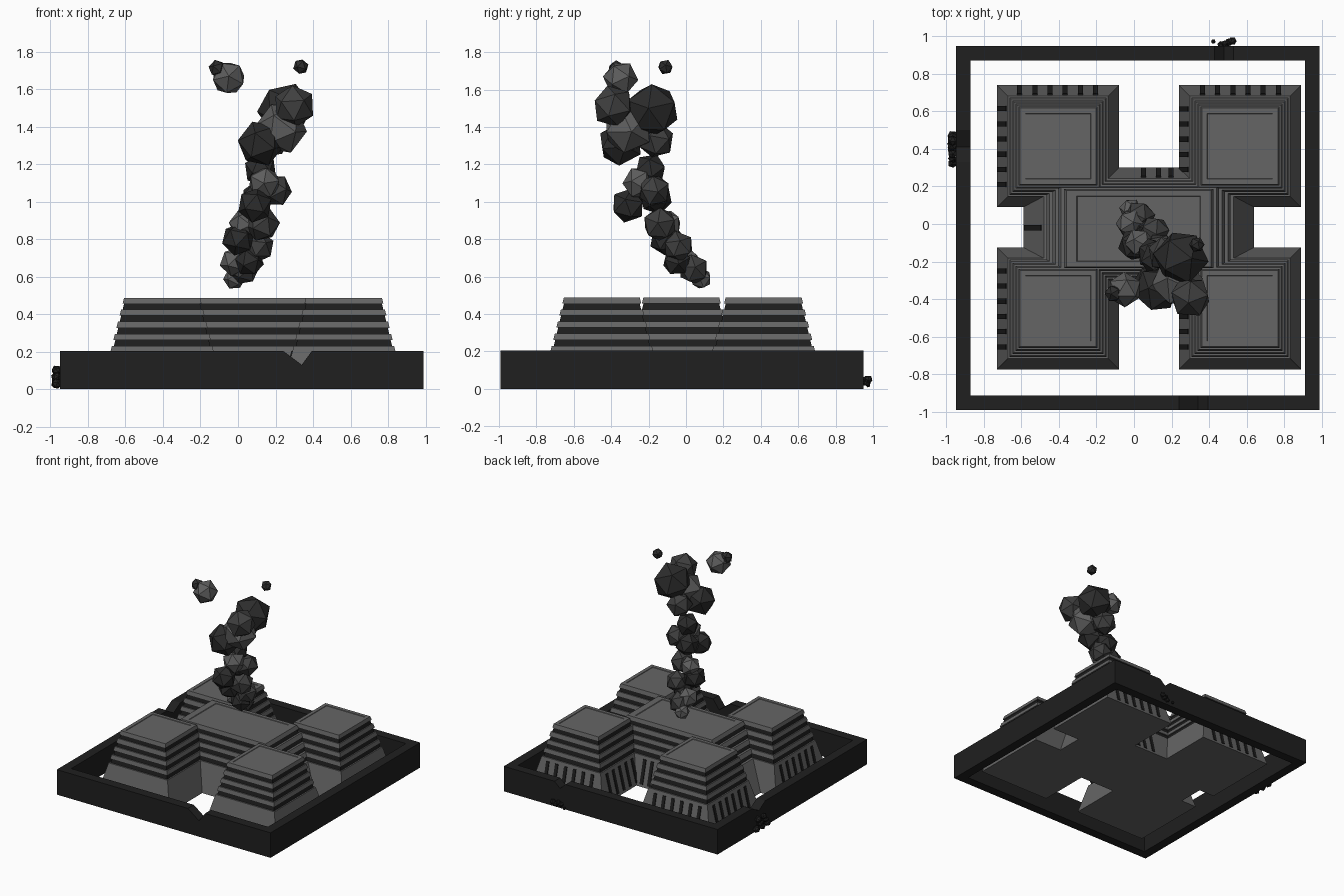
import bpy, bmesh, math, random
from mathutils import Vector, Euler

if "Cube" in bpy.data.objects:
    bpy.data.objects.remove(bpy.data.objects["Cube"])

random.seed(4)


def material(name, v):
    m = bpy.data.materials.new(name)
    m.diffuse_color = (v, v, v, 1)
    m.use_nodes = True
    m.node_tree.nodes["Principled BSDF"].inputs["Base Color"].default_value = m.diffuse_color
    return m


STONE = material("stone_grey", 0.13)
DARK = material("dark_band", 0.012)
WALL = material("wall_black", 0.014)
SMOKE = [material("smoke_%d" % i, v) for i, v in enumerate((0.025, 0.05, 0.11))]


def finish(bm, name, mats):
    bmesh.ops.recalc_face_normals(bm, faces=bm.faces)
    me = bpy.data.meshes.new(name)
    bm.to_mesh(me)
    bm.free()
    for m in mats:
        me.materials.append(m)
    ob = bpy.data.objects.new(name, me)
    bpy.context.collection.objects.link(ob)
    return ob


# Tapered towers with recessed dark window bands
H = 0.487


def taper(z):
    return 1 - 0.375 * z / H


def tower_rings():
    rings = [(0, 1, 0)]              # z, scale, material of the wall above
    for i in range(4):
        z0, z1 = 0.23 + 0.065 * i, 0.262 + 0.065 * i
        rings += [(z0, taper(z0), 0), (z0, taper(z0) * 0.96, 1),
                  (z1, taper(z1) * 0.96, 0), (z1, taper(z1), 0)]
    t = taper(H)
    rings += [(H, t, 0), (H, t * 0.86, 0), (H - 0.004, t * 0.85, 0)]
    return rings


def tower(name, cx, cy, hx, hy):
    bm = bmesh.new()
    loops, rings = [], tower_rings()
    for z, s, _ in rings:
        loops.append([bm.verts.new((cx + sx * hx * s, cy + sy * hy * s, z))
                      for sx, sy in ((-1, -1), (1, -1), (1, 1), (-1, 1))])
    for (a, b, r) in zip(loops, loops[1:], rings):
        for i in range(4):
            j = (i + 1) % 4
            bm.faces.new((a[i], a[j], b[j], b[i])).material_index = r[2]
    bm.faces.new(loops[0][::-1])
    bm.faces.new(loops[-1])
    return finish(bm, name, (STONE, DARK))


# Dark upright slots lying on the lower slopes (back or left side)
def slots(name, side, base, half, positions):
    bm = bmesh.new()
    for p in positions:
        v = []
        for z in (0.02, 0.205):
            out = half * taper(z)
            for d, t in ((-0.01, -1), (-0.01, 1), (0.006, 1), (0.006, -1)):
                o, a = out + d, p + t * 0.0135
                v.append(bm.verts.new((a, base + o, z) if side == "back"
                                      else (base - o, a, z)))
        for f in ((0, 1, 2, 3), (4, 5, 6, 7), (0, 1, 5, 4),
                  (1, 2, 6, 5), (2, 3, 7, 6), (3, 0, 4, 7)):
            bm.faces.new([v[i] for i in f])
    return finish(bm, name, (DARK,))


R = 0.325
XL, XR, YF, YB = -0.405, 0.565, -0.45, 0.415
for nm, cx, cy in (("front_left", XL, YF), ("front_right", XR, YF),
                   ("back_left", XL, YB), ("back_right", XR, YB)):
    tower(nm + "_tower", cx, cy, R, R)
tower("centre_block", 0.025, -0.025, 0.615, R)


def run(start, n):
    return [start + 0.081 * i for i in range(n)]


slots("back_left_back_slots", "back", YB, R, run(-0.61, 6))
slots("back_right_back_slots", "back", YB, R, run(0.365, 6))
slots("centre_back_slots", "back", -0.025, R, run(0.05, 3)[:2] + [0.198])
slots("back_left_side_slots", "left", XL, R, run(0.21, 6))
slots("front_left_side_slots", "left", XL, R, run(-0.655, 6))
slots("back_right_side_slots", "left", XR, R, run(0.29, 5))
slots("front_right_side_slots", "left", XR, R, run(-0.655, 5))
slots("centre_side_slot", "left", 0.025, 0.615, [-0.02])


# Perimeter walls: a notched outline extruded through the wall thickness
def wall(name, axis, a0, a1, t0, t1, notch=()):
    prof = [(a0, 0), (a1, 0), (a1, 0.205)] + list(notch)[::-1] + [(a0, 0.205)]
    bm = bmesh.new()
    ends = [[bm.verts.new((a, t, z) if axis == "x" else (t, a, z))
             for a, z in prof] for t in (t0, t1)]
    bm.faces.new(ends[0])
    bm.faces.new(ends[1][::-1])
    for i in range(len(prof)):
        j = (i + 1) % len(prof)
        bm.faces.new((ends[0][i], ends[0][j], ends[1][j], ends[1][i]))
    return finish(bm, name, (WALL,))


wall("front_wall", "x", -0.95, 0.99, -0.992, -0.915,
     [(0.24, 0.205), (0.34, 0.13), (0.395, 0.205)])
wall("back_wall", "x", -0.95, 0.99, 0.873, 0.948,
     [(0.43, 0.205), (0.48, 0.16), (0.53, 0.205)])
wall("left_wall", "y", -0.915, 0.873, -0.95, -0.873,
     [(0.33, 0.205), (0.41, 0.155), (0.5, 0.205)])
wall("right_wall", "y", -0.915, 0.873, 0.913, 0.99)


# Faceted lumps: smoke puffs and rubble
def lump(name, loc, r, mat, squash=(1, 1, 1)):
    bm = bmesh.new()
    bmesh.ops.create_icosphere(bm, subdivisions=1, radius=r)
    rot = Euler([random.uniform(0, math.tau) for _ in range(3)]).to_matrix()
    for v in bm.verts:
        p = rot @ v.co
        v.co = Vector([p[i] * squash[i] + loc[i] for i in range(3)])
    return finish(bm, name, (mat,))


# x, y, z, radius of each puff, from the bottom of the plume to the top
PUFFS = [
    (-0.02, 0.08, 0.59, 0.06), (0.03, 0.04, 0.64, 0.085), (-0.02, 0.0, 0.68, 0.08),
    (0.06, -0.05, 0.68, 0.08), (0.11, -0.04, 0.76, 0.085), (0.0, -0.11, 0.80, 0.09),
    (0.03, -0.10, 0.88, 0.08), (0.13, -0.14, 0.88, 0.095), (0.09, -0.31, 0.98, 0.095),
    (0.10, -0.16, 1.02, 0.09), (0.20, -0.17, 1.06, 0.09), (0.14, -0.25, 1.10, 0.09),
    (0.12, -0.19, 1.17, 0.09), (0.12, -0.35, 1.31, 0.125), (0.17, -0.16, 1.33, 0.10),
    (0.23, -0.31, 1.39, 0.14), (0.25, -0.18, 1.49, 0.15), (0.30, -0.39, 1.51, 0.115),
    (-0.05, -0.35, 1.66, 0.095), (-0.11, -0.37, 1.71, 0.048), (0.335, -0.11, 1.72, 0.042)]
TONE = [2, 1, 2, 0, 1, 0, 2, 1, 0, 0, 1, 2, 0, 0, 1, 2, 0, 1, 2, 0, 0]
for i, ((x, y, z, r), t) in enumerate(zip(PUFFS, TONE)):
    lump("smoke_puff_%02d" % i, (x, y, z), r, SMOKE[t])

# Rubble fallen outside the breached walls
for i in range(7):
    lump("left_rubble_%d" % i, (-0.968, 0.325 + 0.024 * i, 0.03 + 0.035 * (i % 3)),
         random.uniform(0.022, 0.031), WALL)
for i in range(4):
    lump("back_rubble_%d" % i, (0.465 + 0.02 * i, 0.955 + 0.007 * i, 0.035 + 0.015 * (i % 2)),
         random.uniform(0.02, 0.027), WALL)
lump("back_rubble_chip", (0.423, 0.973, 0.02), 0.013, WALL)
